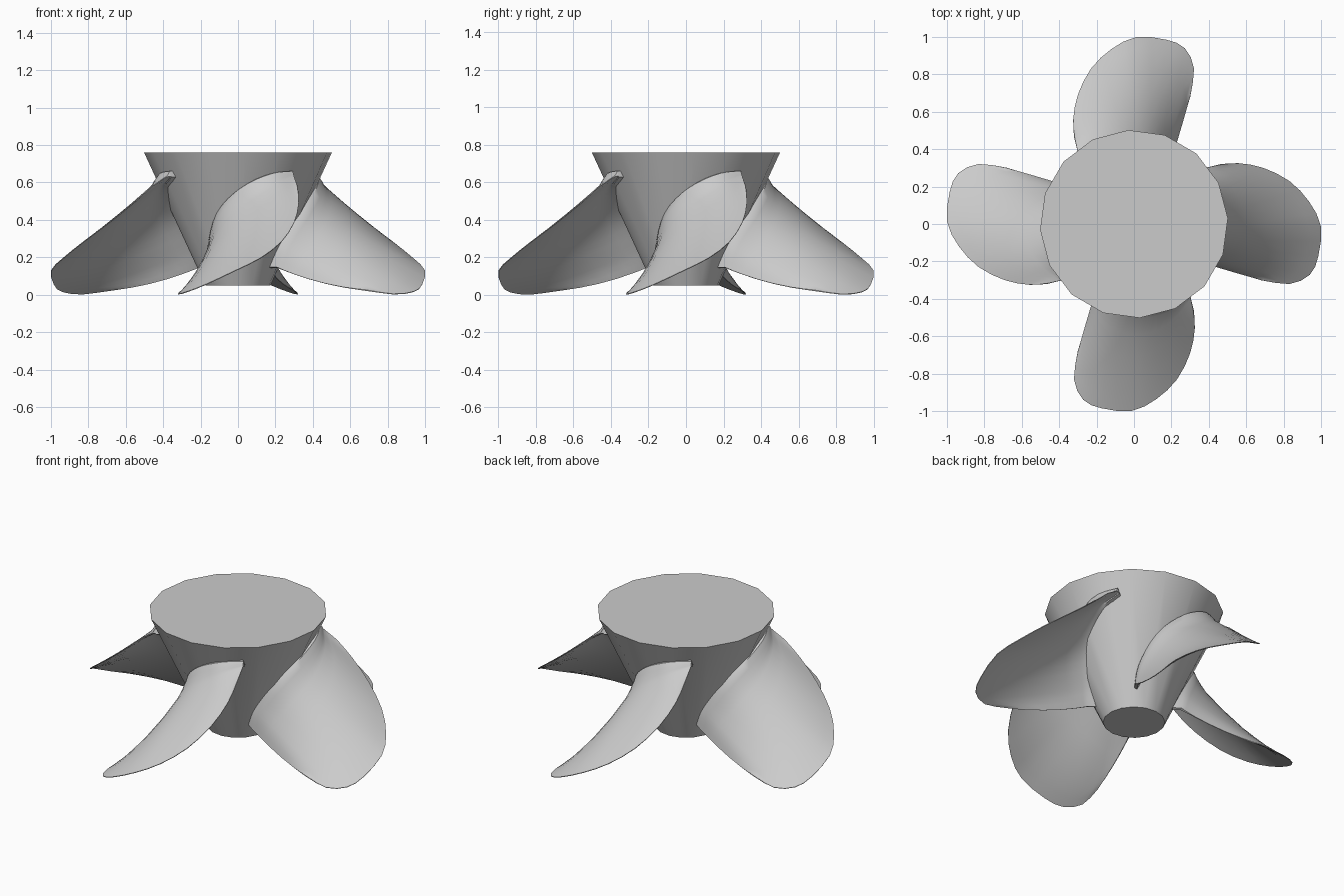
import bpy, bmesh, math
from mathutils import Vector, Matrix

if "Cube" in bpy.data.objects:
    bpy.data.objects.remove(bpy.data.objects["Cube"])

metal = bpy.data.materials.new("grey_metal")
metal.use_nodes = True
GREY = (0.6, 0.6, 0.6, 1)
metal.diffuse_color = GREY
metal.node_tree.nodes["Principled BSDF"].inputs["Base Color"].default_value = GREY


def add_object(name, bm, angle):
    bmesh.ops.recalc_face_normals(bm, faces=bm.faces)
    mesh = bpy.data.meshes.new(name)
    bm.to_mesh(mesh)
    bm.free()
    mesh.materials.append(metal)
    obj = bpy.data.objects.new(name, mesh)
    bpy.context.collection.objects.link(obj)
    bpy.ops.object.select_all(action='DESELECT')
    obj.select_set(True)
    bpy.context.view_layer.objects.active = obj
    bpy.ops.object.shade_smooth_by_angle(angle=math.radians(angle))
    return obj


# Tapered hub
bm = bmesh.new()
bmesh.ops.create_cone(bm, cap_ends=True, segments=16, radius1=0.175, radius2=0.503, depth=0.71,
                      matrix=Matrix.Translation((0, 0, 0.405)) @ Matrix.Rotation(math.radians(3.5), 4, 'Z'))
add_object("hub", bm, 40)

# Blade guide curves as (sideways, outward, up), from low edge to high edge
ROOT = [(-.16, .21, .145), (-.13, .25, .27), (-.07, .34, .42), (.04, .40, .53), (.17, .41, .605), (.295, .36, .645)]
RIM = [(-.30, .68, .025), (-.32, .83, .003), (-.27, .94, .016), (-.17, .985, .055), (-.01, .998, .13),
       (.12, .935, .195), (.23, .83, .28), (.30, .69, .385), (.325, .56, .49), (.318, .46, .58)]


def on_curve(points, u):
    """Smooth curve through the points, u from 0 to 1."""
    pts = [Vector(p) for p in points]
    t = min(max(u, 0), 1) * (len(pts) - 1)
    i = min(int(t), len(pts) - 2)
    f = t - i
    b, c = pts[i], pts[i + 1]
    a = pts[i - 1] if i > 0 else 2 * b - c
    d = pts[i + 2] if i + 2 < len(pts) else 2 * c - b
    return b + 0.5 * f * (c - a + f * (2 * a - 5 * b + 4 * c - d + f * (3 * (b - c) + d - a)))


def surface(u, v):
    """Blade middle surface; below v = 0 it runs towards the hub axis."""
    root = on_curve(ROOT, u)
    if v < 0:
        return Vector((root.x * (1 + v), -root.y * (1 + v), root.z))
    p = root.lerp(on_curve(RIM, u), v)
    sag = 0.08 * v * (1 - v) * (1 - u) ** 4
    return Vector((p.x, -p.y, p.z - sag))


def blade_point(u, v, side):
    e = 0.01
    du = surface(min(u + e, 1), v) - surface(max(u - e, 0), v)
    dv = surface(u, v + e) - surface(u, v - e)
    normal = du.cross(dv).normalized()
    span = max(v, 0)
    fillet = 0.03 * max(0, 1 - span / 0.22) ** 2 * (0.5 + 0.7 * u)
    belly = math.sin(math.pi * u)
    half = 0.002 + 0.023 * (1 - span) * belly ** 0.8 + fillet * (0.4 + 0.6 * belly)
    return surface(u, v) + normal * half * side


# Thin curved blades with thickened roots sunk into the hub
CHORD = 18
SPANS = [-0.25, 0, 0.05, 0.11, 0.18, 0.35, 0.55, 0.75, 0.9, 1]
for k, name in enumerate(["front_blade", "left_blade", "back_blade", "right_blade"]):
    bm = bmesh.new()
    loops = []
    for v in SPANS:
        ring = [(i / CHORD, 1) for i in range(CHORD + 1)]
        ring += [(i / CHORD, -1) for i in range(CHORD, -1, -1)]
        loops.append([bm.verts.new(blade_point(u, v, s)) for u, s in ring])
    n = len(loops[0])
    for a, b in zip(loops, loops[1:]):
        for i in range(n):
            j = (i + 1) % n
            bm.faces.new((a[i], a[j], b[j], b[i]))
    for loop in (loops[0], loops[-1]):
        for i in range(CHORD):
            bm.faces.new((loop[i], loop[i + 1], loop[n - 2 - i], loop[n - 1 - i]))
    bm.transform(Matrix.Rotation(k * math.pi / 2, 4, 'Z'))
    add_object(name, bm, 40)
